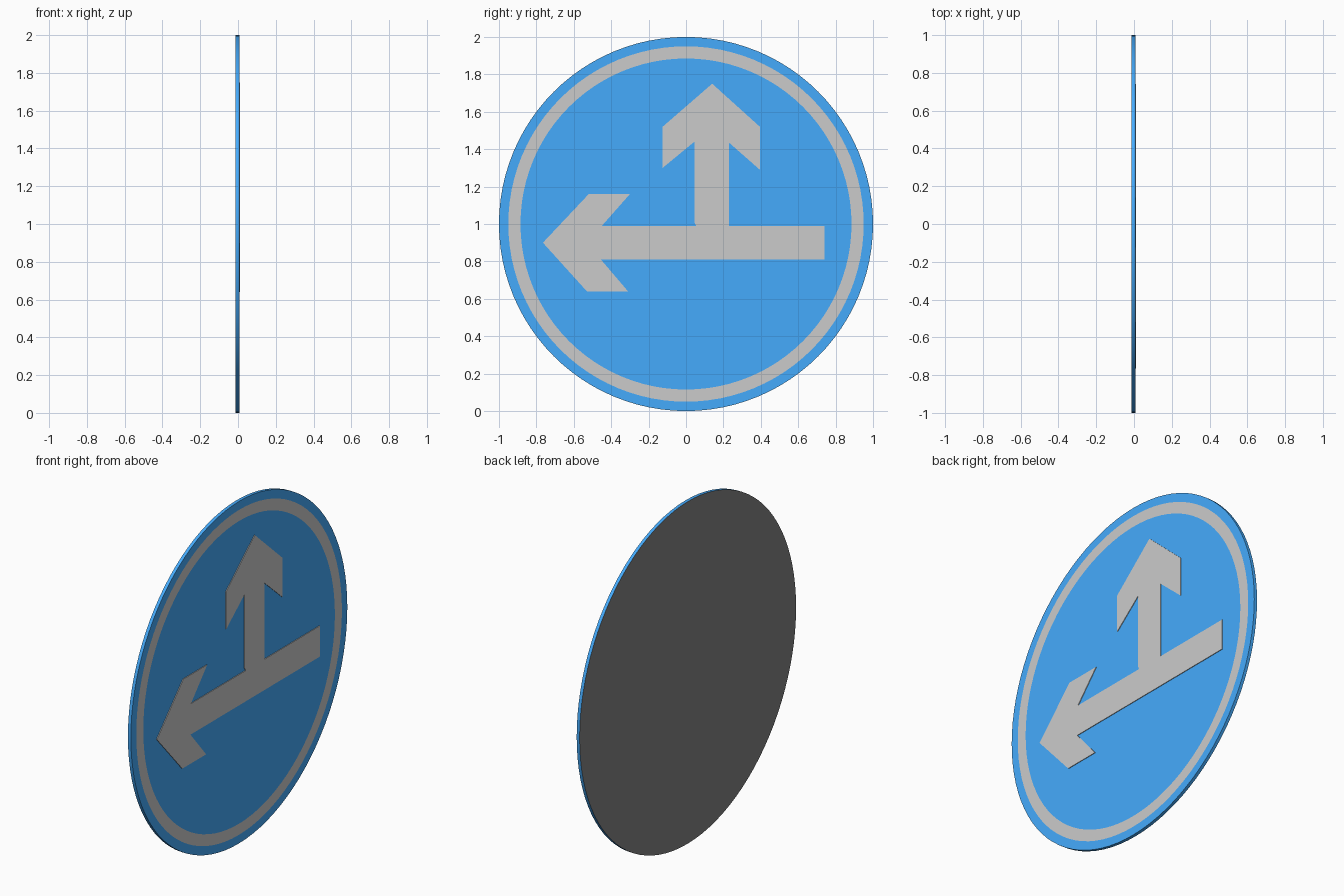
import bpy, bmesh, math

if "Cube" in bpy.data.objects:
    bpy.data.objects.remove(bpy.data.objects["Cube"])

BACK, FACE, TOP = -0.012, 0.007, 0.011
SEGMENTS = 96


def material(name, rgb):
    m = bpy.data.materials.new(name)
    m.diffuse_color = (*rgb, 1)
    m.use_nodes = True
    m.node_tree.nodes["Principled BSDF"].inputs["Base Color"].default_value = m.diffuse_color
    return m


blue = material("sign_blue", (0.06, 0.41, 0.98))
dark = material("back_dark", (0.23, 0.23, 0.23))


def make_object(name, bm, mats=()):
    mesh = bpy.data.meshes.new(name)
    bm.to_mesh(mesh)
    bm.free()
    for m in mats:
        mesh.materials.append(m)
    ob = bpy.data.objects.new(name, mesh)
    bpy.context.collection.objects.link(ob)
    return ob


def lathe(name, profile, mats, slots):
    """Revolve (x, radius) points about the sign axis; one material slot per band."""
    bm = bmesh.new()
    loops = []
    for x, r in profile:
        loops.append([bm.verts.new((x, r * math.cos(a), 1 + r * math.sin(a)))
                      for a in (2 * math.pi * i / SEGMENTS for i in range(SEGMENTS))])
    for a, b, slot in zip(loops, loops[1:], slots):
        for i in range(SEGMENTS):
            j = (i + 1) % SEGMENTS
            bm.faces.new((a[i], a[j], b[j], b[i])).material_index = slot
    bm.faces.new(loops[0]).material_index = slots[-2]
    bm.faces.new(loops[-1]).material_index = slots[-1]
    bmesh.ops.recalc_face_normals(bm, faces=bm.faces)
    return make_object(name, bm, mats)


def plate(name, outline):
    """Extrude a (y, z) outline out of the sign face."""
    bm = bmesh.new()
    face = bm.faces.new([bm.verts.new((FACE - 0.002, y, z)) for y, z in outline])
    ext = bmesh.ops.extrude_face_region(bm, geom=[face])["geom"]
    for v in ext:
        if isinstance(v, bmesh.types.BMVert):
            v.co.x = TOP
    bmesh.ops.recalc_face_normals(bm, faces=bm.faces)
    return make_object(name, bm)


# Round panel: dark back, blue rim, inlaid grey ring, blue centre
white = material("sign_grey", (0.8, 0.8, 0.8))
disc = lathe("sign_panel",
             [(BACK, 1.0), (FACE, 1.0), (FACE, 0.95), (FACE, 0.885)],
             (blue, white, dark), (0, 0, 1, 2, 0))
# rim edge shaded round, flat faces kept sharp
bpy.context.view_layer.objects.active = disc
disc.select_set(True)
bpy.ops.object.shade_smooth_by_angle(angle=math.radians(30))

# Left-pointing arrow with long shaft
plate("left_arrow", [
    (-0.765, 0.90), (-0.53, 0.64), (-0.31, 0.64), (-0.455, 0.81), (0.74, 0.81),
    (0.74, 0.99), (-0.45, 0.99), (-0.30, 1.16), (-0.52, 1.16)])

# Upward arrow rising from the shaft
plate("up_arrow", [
    (0.055, 0.99), (0.23, 0.99), (0.23, 1.435), (0.395, 1.29), (0.395, 1.52),
    (0.14, 1.75), (-0.125, 1.52), (-0.125, 1.30), (0.045, 1.44), (0.045, 1.01)])
